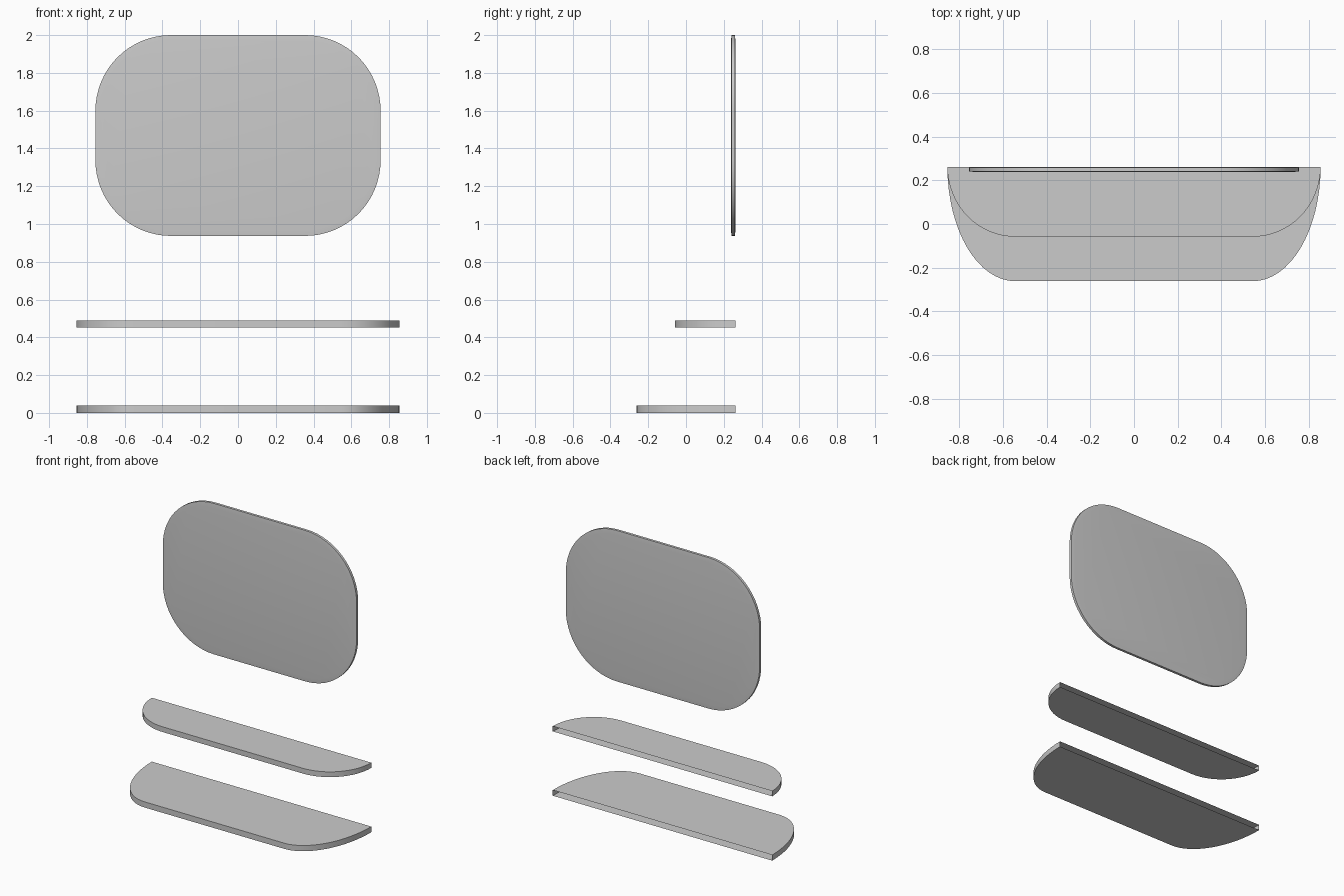
import bpy, bmesh
from math import sin, cos, pi

cube = bpy.data.objects.get("Cube")
if cube:
    bpy.data.objects.remove(cube, do_unlink=True)

grey = bpy.data.materials.new("light grey")
grey.use_nodes = True
grey.diffuse_color = (0.6, 0.6, 0.6, 1)
grey.node_tree.nodes["Principled BSDF"].inputs["Base Color"].default_value = grey.diffuse_color

STEPS = 16


def arc(cx, cy, rx, ry, start):
    """Quarter ellipse, counter-clockwise from the start angle."""
    angles = [start + pi / 2 * i / STEPS for i in range(STEPS + 1)]
    return [(cx + rx * cos(a), cy + ry * sin(a)) for a in angles]


def finish(name, bm):
    bmesh.ops.recalc_face_normals(bm, faces=bm.faces)
    mesh = bpy.data.meshes.new(name)
    bm.to_mesh(mesh)
    bm.free()
    mesh.materials.append(grey)
    obj = bpy.data.objects.new(name, mesh)
    bpy.context.collection.objects.link(obj)
    bpy.ops.object.select_all(action='DESELECT')
    obj.select_set(True)
    bpy.context.view_layer.objects.active = obj
    bpy.ops.object.shade_smooth_by_angle(angle=pi / 5)


def shelf(name, z0, z1, front, back):
    """Shelf with rounded front corners and an open back."""
    half, rx, ry = 0.855, 0.31, back - front
    outline = arc(rx - half, back, rx, ry, pi) + arc(half - rx, back, rx, ry, 1.5 * pi)
    bm = bmesh.new()
    low, high = [[bm.verts.new((x, y, z)) for x, y in outline] for z in (z0, z1)]
    bm.faces.new(low)
    bm.faces.new(high)
    for i in range(len(outline) - 1):
        bm.faces.new((low[i], low[i + 1], high[i + 1], high[i]))
    finish(name, bm)


def mirror_panel(name, half, z0, z1, y0, y1, r):
    """Rounded upright panel with a softly bevelled rim on both faces."""
    mid, up = (z0 + z1) / 2, (z1 - z0) / 2
    rim, slope = 0.03, 0.003

    def ring(y, inset):
        points = []
        for k, (sx, sz) in enumerate([(1, 1), (-1, 1), (-1, -1), (1, -1)]):
            points += arc(sx * (half - r), mid + sz * (up - r),
                          r - inset, r - inset, k * pi / 2)
        return [bm.verts.new((x, y, z)) for x, z in points]

    bm = bmesh.new()
    rings = [ring(y0, rim), ring(y0 + slope, 0),
             ring(y1 - slope, 0), ring(y1, rim)]
    bm.faces.new(rings[0])
    bm.faces.new(rings[-1])
    for a, b in zip(rings, rings[1:]):
        for i in range(len(a)):
            j = (i + 1) % len(a)
            bm.faces.new((a[i], a[j], b[j], b[i]))
    finish(name, bm)


shelf("lower_shelf", 0.0, 0.04, -0.262, 0.262)
shelf("upper_shelf", 0.453, 0.49, -0.058, 0.262)
mirror_panel("mirror", 0.755, 0.937, 2.0, 0.238, 0.262, 0.4)
